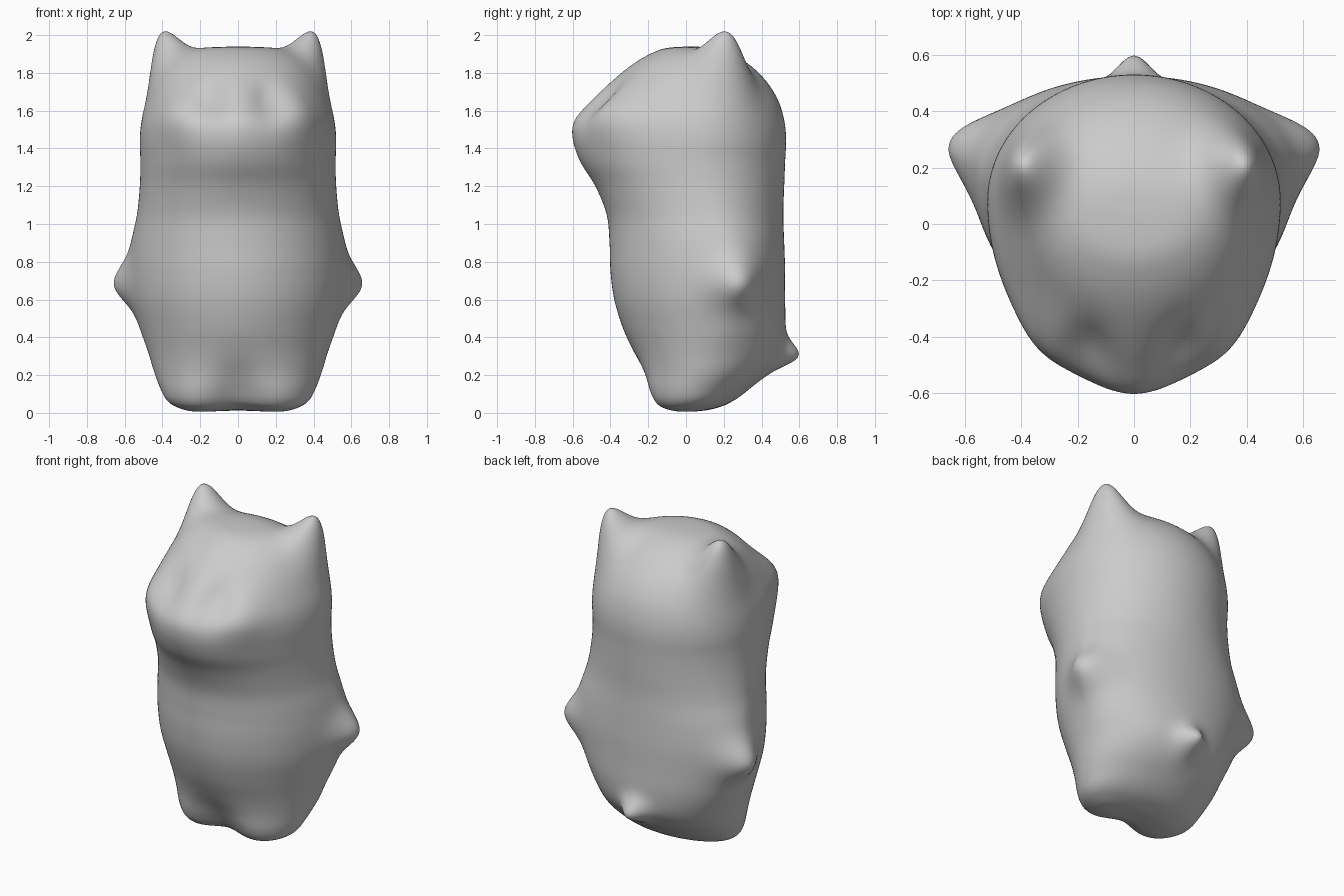
import bpy, bmesh, math
from mathutils import Vector

# Body profile rows: height, half width, front y, back y, y of widest point
ROWS = [
    (0.010, 0.00, 0.03, 0.03, 0.03),
    (0.012, 0.22, -0.06, 0.10, 0.03),
    (0.035, 0.32, -0.14, 0.19, 0.03),
    (0.07, 0.375, -0.18, 0.26, 0.04),
    (0.13, 0.41, -0.21, 0.34, 0.06),
    (0.22, 0.445, -0.24, 0.44, 0.10),
    (0.32, 0.475, -0.28, 0.505, 0.13),
    (0.45, 0.52, -0.335, 0.525, 0.18),
    (0.60, 0.56, -0.38, 0.525, 0.20),
    (0.75, 0.575, -0.40, 0.525, 0.21),
    (0.90, 0.565, -0.405, 0.52, 0.19),
    (1.05, 0.535, -0.42, 0.515, 0.14),
    (1.20, 0.52, -0.48, 0.52, 0.10),
    (1.33, 0.517, -0.56, 0.525, 0.08),
    (1.45, 0.52, -0.60, 0.53, 0.08),
    (1.55, 0.508, -0.59, 0.52, 0.08),
    (1.65, 0.475, -0.505, 0.49, 0.08),
    (1.75, 0.43, -0.40, 0.43, 0.08),
    (1.84, 0.365, -0.29, 0.34, 0.06),
    (1.90, 0.28, -0.19, 0.24, 0.04),
    (1.932, 0.17, -0.10, 0.14, 0.03),
    (1.940, 0.00, 0.03, 0.03, 0.03),
]
SEG, SUB = 144, 7

# Soft bumps: centre, push, spread; those with x > 0 are mirrored
BUMPS = [
    ((0.37, 0.20, 1.78), (0.035, 0.02, 0.22), (0.085, 0.10, 0.13)),    # ears
    ((0.56, 0.27, 0.69), (0.095, 0.02, -0.01), (0.09, 0.10, 0.085)),   # paws
    ((0.30, -0.36, 1.58), (0.015, -0.03, 0.01), (0.09, 0.12, 0.10)),   # eyes
    ((0.16, -0.45, 1.65), (-0.01, 0.045, 0.0), (0.06, 0.12, 0.09)),    # eye hollows
    ((0.24, -0.14, 0.07), (0.01, -0.02, -0.012), (0.11, 0.14, 0.12)),  # feet
    ((0.0, -0.20, 0.06), (0.0, 0.05, 0.012), (0.09, 0.16, 0.13)),      # leg gap
    ((0.0, 0.50, 0.31), (0.0, 0.10, -0.01), (0.055, 0.10, 0.055)),     # tail
]


def spline(a, b, c, d, t):
    return tuple(0.5 * (2 * q + (r - p) * t + (2 * p - 5 * q + 4 * r - s) * t * t
                        + (3 * q - p - 3 * r + s) * t ** 3) for p, q, r, s in zip(a, b, c, d))


def shaped(p):
    """Push a surface point by every bump."""
    out = p.copy()
    for c, push, spread in BUMPS:
        for side in ((1, -1) if c[0] > 0 else (1,)):
            e = sum(((p[i] - c[i] * (side if i == 0 else 1)) / spread[i]) ** 2 for i in range(3))
            out += Vector((push[0] * side, push[1], push[2])) * math.exp(-e / 2)
    return out


def ring(row):
    z, w, front, back, mid = row
    pts = []
    for k in range(SEG):
        a = 2 * math.pi * k / SEG
        c, s = math.cos(a), math.sin(a)
        # The front of the head is a little pointed
        head = min(max((z - 1.1) / 0.3, 0), 1)
        power = 1 + 0.12 * head if s < 0 else 1
        x = w * math.copysign(abs(c) ** power, c)
        y = mid + s * (back - mid if s > 0 else mid - front)
        pts.append(shaped(Vector((x, y, z))))
    return pts


# Loft the rings into one skin with a pole at each end
bm = bmesh.new()
rings = []
n = len(ROWS)
for i in range(n - 1):
    ctrl = [ROWS[min(max(i + k, 0), n - 1)] for k in (-1, 0, 1, 2)]
    for j in range(SUB):
        if i or j:
            rings.append([bm.verts.new(p) for p in ring(spline(*ctrl, j / SUB))])
for lo, hi in zip(rings, rings[1:]):
    for k in range(SEG):
        m = (k + 1) % SEG
        bm.faces.new((lo[k], lo[m], hi[m], hi[k]))
for loop, row in ((rings[0], ROWS[0]), (rings[-1], ROWS[-1])):
    pole = bm.verts.new(shaped(Vector((0, row[2], row[0]))))
    for k in range(SEG):
        bm.faces.new((loop[k], loop[(k + 1) % SEG], pole))
bmesh.ops.recalc_face_normals(bm, faces=bm.faces)
for f in bm.faces:
    f.smooth = True
mesh = bpy.data.meshes.new("animal_body")
bm.to_mesh(mesh)
bm.free()

body = bpy.data.objects.new("animal_body", mesh)
bpy.context.collection.objects.link(body)
grey = bpy.data.materials.new("plain grey")
grey.diffuse_color = (0.6, 0.6, 0.6, 1)
mesh.materials.append(grey)

# Even out the skin
smooth = body.modifiers.new("soften", 'SMOOTH')
smooth.factor, smooth.iterations = 0.5, 4
